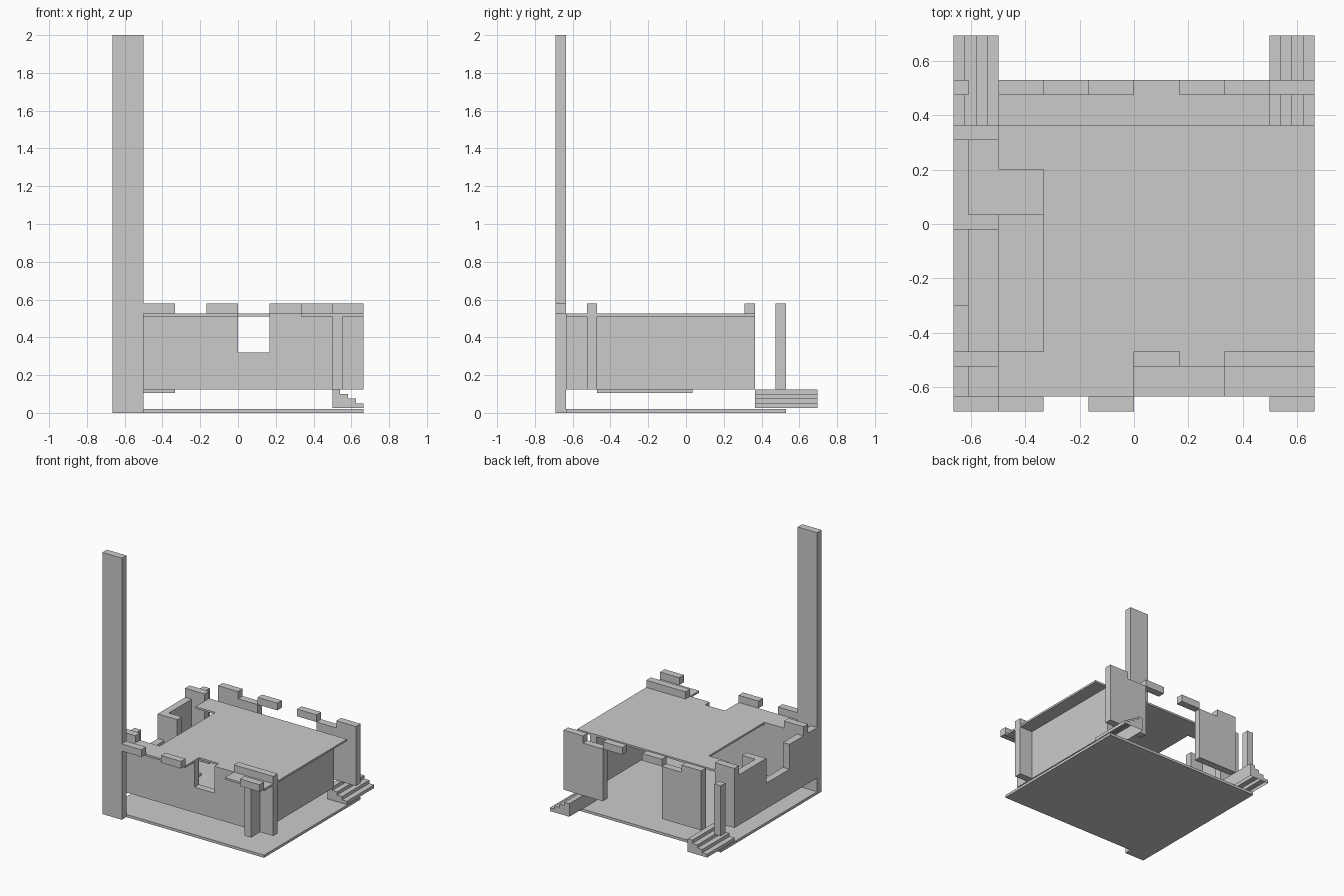
import bpy, bmesh

if "Cube" in bpy.data.objects:
    bpy.data.objects.remove(bpy.data.objects["Cube"])

# module grid and common levels
T = 0.055
Z0, Z1, Z2, Z3 = 0.125, 0.51, 0.525, 0.58
EX = 0.665


def finish(name, bm):
    bmesh.ops.recalc_face_normals(bm, faces=bm.faces[:])
    me = bpy.data.meshes.new(name)
    bm.to_mesh(me)
    bm.free()
    ob = bpy.data.objects.new(name, me)
    bpy.context.collection.objects.link(ob)
    return ob


def box(name, x0, x1, y0, y1, z0, z1):
    bm = bmesh.new()
    bmesh.ops.create_cube(bm, size=1)
    for v in bm.verts:
        v.co.x = x0 if v.co.x < 0 else x1
        v.co.y = y0 if v.co.y < 0 else y1
        v.co.z = z0 if v.co.z < 0 else z1
    return finish(name, bm)


def prism(name, pts, vec):
    """Extrude a closed 3D outline along vec."""
    bm = bmesh.new()
    f = bm.faces.new([bm.verts.new(p) for p in pts])
    r = bmesh.ops.extrude_face_region(bm, geom=[f])
    vs = [g for g in r["geom"] if isinstance(g, bmesh.types.BMVert)]
    bmesh.ops.translate(bm, verts=vs, vec=vec)
    if f.is_valid and not any(len(e.link_faces) == 2 for e in f.edges):
        bm.faces.new(list(f.verts))
    return finish(name, bm)


# base and tower
box("base_slab", -EX, EX, -0.635, 0.53, 0, 0.02)
box("tower", -EX, -0.5, -0.69, -0.635, 0, 2)

# roof slab with window notch, corner balcony and side opening
roof = [(-0.5, -0.635), (0, -0.635), (0, -0.47), (0.167, -0.47), (0.167, -0.525),
        (0.333, -0.525), (0.333, -0.635), (EX, -0.635), (EX, 0.365), (-0.5, 0.365),
        (-0.5, 0.2), (-0.333, 0.2), (-0.333, -0.47), (-0.5, -0.47)]
prism("roof_slab", [(x, y, Z1) for x, y in roof], (0, 0, Z2 - Z1))

# front wall with window notch
front = [(-0.5, Z0), (0.5, Z0), (0.5, Z1), (0.167, Z1), (0.167, 0.32), (0, 0.32), (0, Z1), (-0.5, Z1)]
prism("front_wall", [(x, -0.525, z) for x, z in front], (0, T, 0))

# right wall and its front corner
box("right_wall", 0.5, 0.555, -0.47, 0.365, Z0, Z1)
box("right_corner_front", 0.5, 0.555, -0.635, -0.525, Z0, Z1)
box("right_corner_side", 0.5, EX, -0.525, -0.47, Z0, Z1)

# left wall with notch, cross walls
left = [(-0.635, Z0), (0.31, Z0), (0.31, Z1), (0.0, Z1), (0.0, 0.32),
        (-0.3, 0.32), (-0.3, Z1), (-0.635, Z1)]
prism("left_wall", [(-EX, y, z) for y, z in left], (T, 0, 0))
box("left_cross_wall_back", -EX, -0.5, 0.31, 0.365, Z0, Z3)
box("left_cross_wall_mid", -EX, -0.5, -0.02, 0.035, Z0, Z1)
box("left_cross_wall_front", -EX, -0.5, -0.525, -0.47, Z0, Z3)

# inner floor tiles beside the left wall
for i, (a, b) in enumerate([(-0.47, -0.3), (-0.3, -0.13), (-0.13, 0.035)]):
    box(f"inner_floor_{i}", -0.5, -0.333, a, b, 0.105, Z0)

# back wall panels, each with one raised end
for name, xa, xb, xm in (("back_wall_left", -0.167, -0.5, -0.333), ("back_wall_right", 0.333, EX, 0.5)):
    p = [(xa, Z0), (xb, Z0), (xb, Z3), (xm, Z3), (xm, Z2), (xa, Z2)]
    prism(name, [(x, 0.475, z) for x, z in p], (0, T, 0))
box("back_corner_post", -EX, -0.61, 0.475, 0.53, Z0, Z1)

# battlements
for i, (xa, xb, y) in enumerate([(-0.5, -0.333, -0.69), (-0.167, 0, -0.69), (0.5, EX, -0.69),
                                 (-0.167, 0, 0.475), (0.167, 0.333, 0.475)]):
    box(f"battlement_{i}", xa, xb, y, y + T, Z2, Z3)
box("battlement_corner", 0.333, EX, -0.525, -0.47, Z1, Z3)

# mirrored side stairs, open underneath
for name, s in (("right_stairs", 1), ("left_stairs", -1)):
    p = [(0.5, 0.025), (0.5, 0.125)]
    for i in range(4):
        z = 0.125 - 0.025 * i
        x = 0.5 + 0.0413 * (i + 1)
        p += [(x, z), (x, z - 0.025)]
    p = p[:-1] + [(EX, 0.025)]
    ob = prism(name, [(s * x, 0.365, z) for x, z in p], (0, 0.33, 0))
    bm = bmesh.new()
    bm.from_mesh(ob.data)
    low = [f for f in bm.faces if all(v.co.z < 0.03 for v in f.verts)]
    bmesh.ops.delete(bm, geom=low, context='FACES_ONLY')
    bm.to_mesh(ob.data)
    bm.free()
